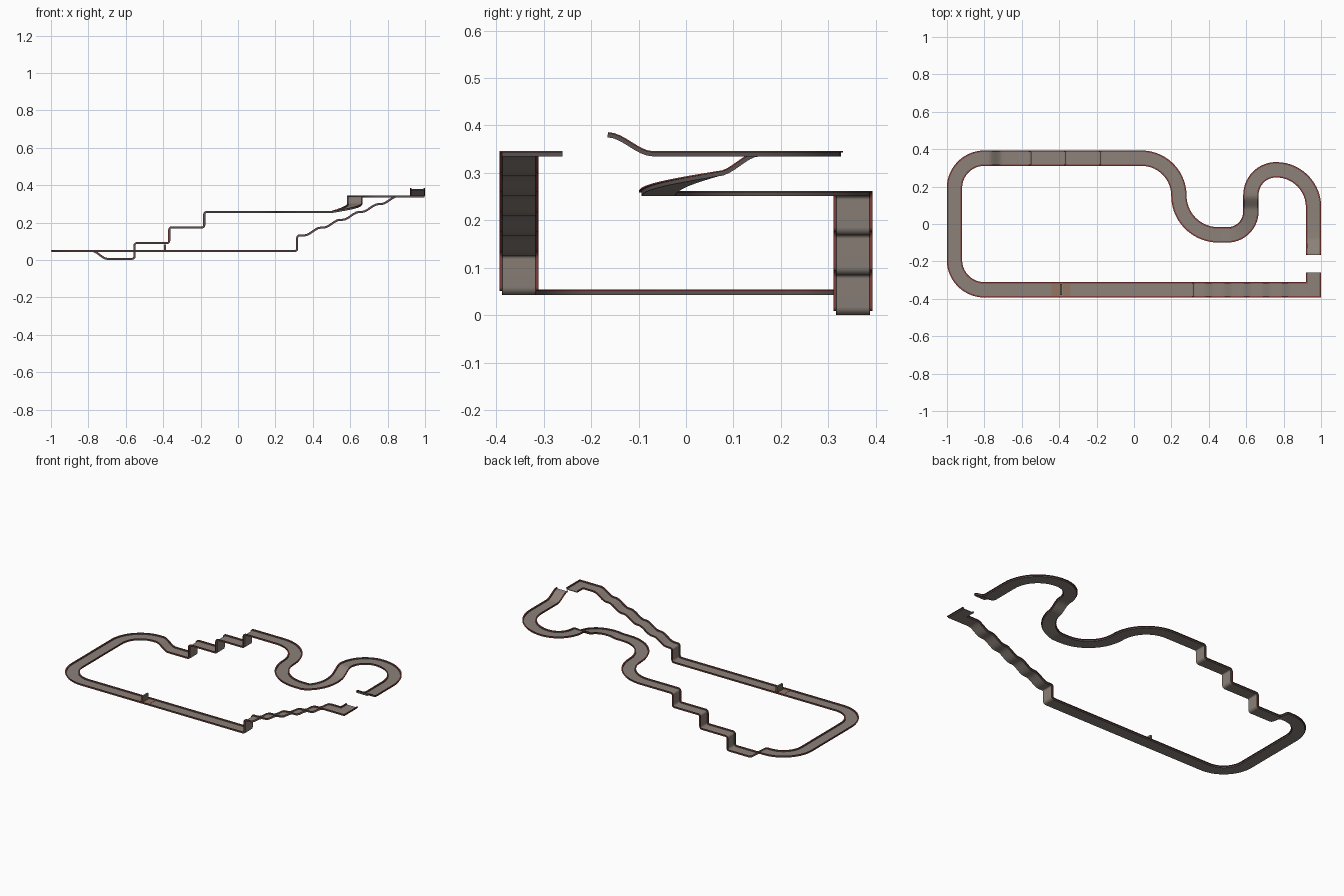
import bpy, bmesh, math
from mathutils import Vector

if "Cube" in bpy.data.objects:
    bpy.data.objects.remove(bpy.data.objects["Cube"])


def material(name, rgb):
    m = bpy.data.materials.new(name)
    m.diffuse_color = (*rgb, 1)
    m.use_nodes = True
    m.node_tree.nodes["Principled BSDF"].inputs["Base Color"].default_value = m.diffuse_color
    return m


ROAD = material("warm_grey_road", (0.26, 0.22, 0.19))
SIDE = material("dark_grey_wall", (0.1, 0.085, 0.085))
RED = material("dull_red_lip", (0.24, 0.05, 0.042))
PAD = material("rusty_pad", (0.29, 0.18, 0.13))
GATE = material("olive_gate", (0.17, 0.15, 0.11))

path = []


def add(x, y, z):
    p = Vector((x, y, z))
    if not path or (p - path[-1]).length > 1e-4:
        path.append(p)


def arc(cx, cy, r, a0, a1, z0, z1, n=14):
    """Flat or descending bend around a centre, angles in degrees."""
    for i in range(n + 1):
        t = i / n
        a = math.radians(a0 + (a1 - a0) * t)
        add(cx + r * math.cos(a), cy + r * math.sin(a), z0 + (z1 - z0) * t)


def slope(p0, p1, z0, z1, n=8):
    """Straight ramp easing in and out."""
    for i in range(n + 1):
        t = i / n
        e = t * t * (3 - 2 * t)
        add(p0[0] + (p1[0] - p0[0]) * t, p0[1] + (p1[1] - p0[1]) * t, z0 + (z1 - z0) * e)


def step(x, y, z0, z1, d, r=0.012, n=4):
    """Vertical step with rounded corners; d is the travel direction along x."""
    s = 1 if z1 > z0 else -1
    for i in range(n + 1):
        a = math.pi / 2 * i / n
        add(x - d * r + d * r * math.sin(a), y, z0 + s * r * (1 - math.cos(a)))
    for i in range(n + 1):
        a = math.pi / 2 * i / n
        add(x + d * r * (1 - math.cos(a)), y, z1 - s * r + s * r * math.sin(a))


# centreline: jump ramp, upper hairpin and S-bend
Y = 0.352
slope((0.96, -0.165), (0.96, -0.07), 0.38, 0.34)
arc(0.76, 0.09, 0.20, 0, 90, 0.34, 0.34)
arc(0.76, 0.155, 0.135, 90, 180, 0.34, 0.34)
slope((0.625, 0.155), (0.625, 0.067), 0.34, 0.298)
arc(0.5, 0.067, 0.125, 0, -90, 0.298, 0.256)
arc(0.45, 0.152, 0.21, -90, -180, 0.256, 0.256)
arc(0.04, 0.152, 0.20, 0, 90, 0.256, 0.256)
# staircase along the back, then the dip
step(-0.18, Y, 0.256, 0.174, -1)
step(-0.367, Y, 0.174, 0.09, -1)
step(-0.553, Y, 0.09, 0.006, -1)
slope((-0.70, Y), (-0.78, Y), 0.006, 0.048)
# left end
arc(-0.80, Y - 0.16, 0.16, 90, 180, 0.048, 0.048)
arc(-0.80, -Y + 0.16, 0.16, 180, 270, 0.048, 0.048)
# front straight, step up and wavy climb
step(0.317, -Y, 0.048, 0.131, 1)
for i in range(5):
    x = 0.355 + i * 0.1025
    z = 0.131 + i * 0.0418
    slope((x, -Y), (x + 0.088, -Y), z, z + 0.0418, 6)
# sharp corner and take-off end
add(0.96, -Y, 0.34)
add(0.96, -0.26, 0.34)


def frames():
    """Side and up vectors at each path point, mitred at corners."""
    heads, dirs = [], []
    for a, b in zip(path, path[1:]):
        d = b - a
        h = Vector((d.x, d.y, 0))
        heads.append(h.normalized() if h.length > 1e-5 else heads[-1].copy())
        dirs.append(d.normalized())
    out = []
    for i in range(len(path)):
        j, k = max(i - 1, 0), min(i, len(dirs) - 1)
        h = (heads[j] + heads[k]).normalized()
        t = (dirs[j] + dirs[k]).normalized()
        side = Vector((h.y, -h.x, 0))
        out.append((side / max(h.dot(heads[k]), 0.5), side.cross(t).normalized()))
    return out


FRAMES = frames()


def finish(name, bm, mat):
    bmesh.ops.recalc_face_normals(bm, faces=bm.faces)
    me = bpy.data.meshes.new(name)
    bm.to_mesh(me)
    bm.free()
    me.materials.append(mat)
    ob = bpy.data.objects.new(name, me)
    bpy.context.collection.objects.link(ob)
    return ob


def sweep(name, u0, u1, v0, v1, mat):
    """Sweep a rectangular (side, up) section along the track centreline."""
    profile = [(u0, v0), (u1, v0), (u1, v1), (u0, v1)]
    bm = bmesh.new()
    rings = [[bm.verts.new(p + s * u + w * v) for u, v in profile]
             for p, (s, w) in zip(path, FRAMES)]
    for a, b in zip(rings, rings[1:]):
        for i in range(4):
            k = (i + 1) % 4
            bm.faces.new((a[i], a[k], b[k], b[i]))
    bm.faces.new(rings[0])
    bm.faces.new(rings[-1])
    ob = finish(name, bm, mat)
    bpy.ops.object.select_all(action='DESELECT')
    ob.select_set(True)
    bpy.context.view_layer.objects.active = ob
    bpy.ops.object.shade_smooth_by_angle(angle=math.radians(35))


def box(name, x, y, z, mat):
    bm = bmesh.new()
    bmesh.ops.create_cube(bm, size=1)
    for v in bm.verts:
        v.co = [lo + (hi - lo) * (c + 0.5) for (lo, hi), c in zip((x, y, z), v.co)]
    finish(name, bm, mat)


# road deck, low side walls and the red lips overhanging them
sweep("road_deck", -0.034, 0.034, -0.005, -0.001, ROAD)
for label, s in (("left", -1), ("right", 1)):
    sweep(label + "_wall", s * 0.033, s * 0.036, -0.005, 0.004, SIDE)
    sweep(label + "_lip", s * 0.0335, s * 0.041, 0.003, 0.006, RED)

# start line: two pads and a small gate panel across the road
for label, x0 in (("rear", -0.44), ("front", -0.38)):
    box(label + "_start_pad", (x0, x0 + 0.04), (-Y - 0.033, -Y + 0.033), (0.046, 0.0485), PAD)
box("start_gate", (-0.396, -0.385), (-Y - 0.028, -Y + 0.032), (0.045, 0.082), GATE)
